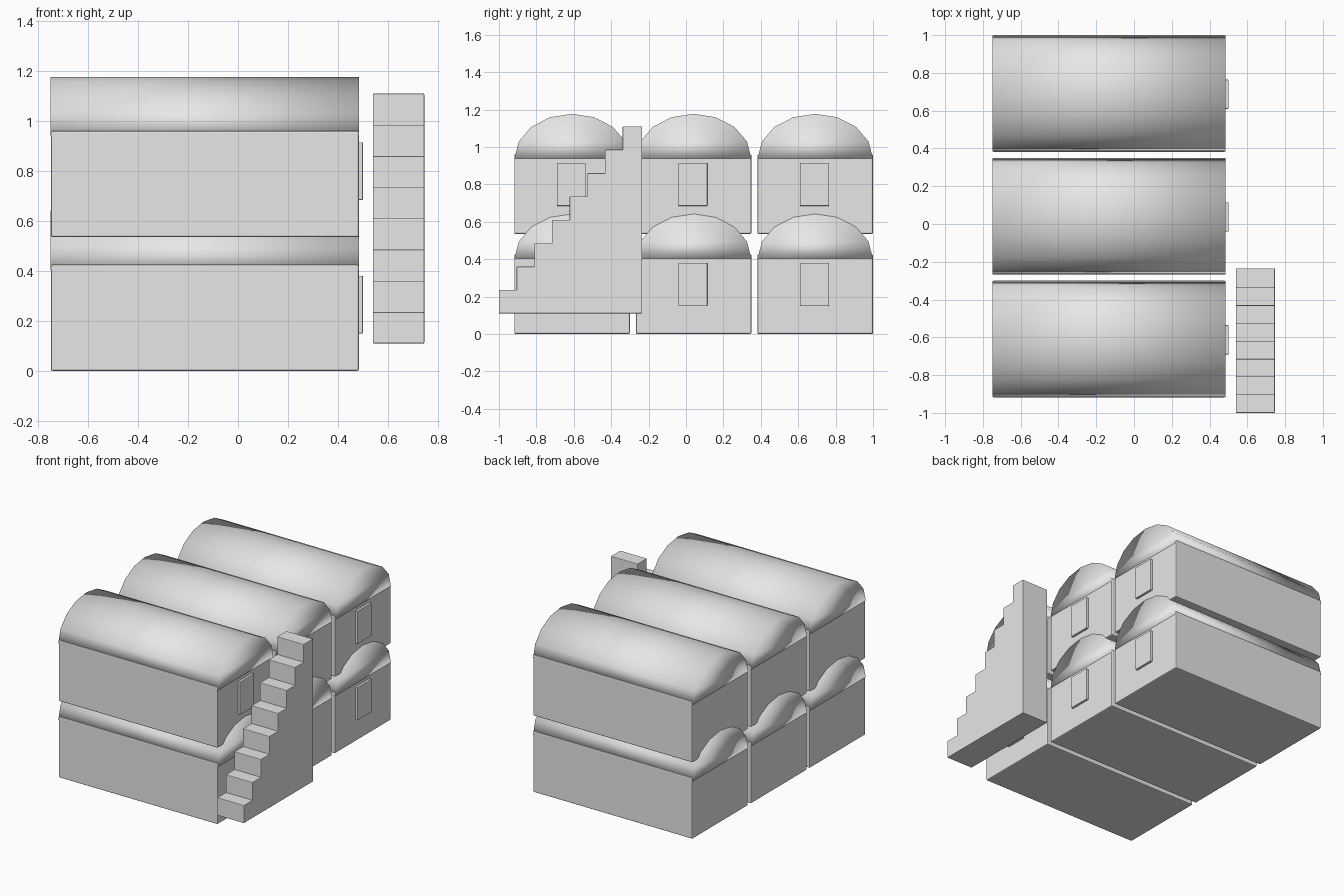
import bpy, bmesh, math
from mathutils import Vector

cube = bpy.data.objects.get("Cube")
if cube:
    bpy.data.objects.remove(cube, do_unlink=True)

# Single plain grey
grey = bpy.data.materials.new("plain_grey")
grey.use_nodes = True
grey.diffuse_color = (0.8, 0.8, 0.8, 1)
grey.node_tree.nodes["Principled BSDF"].inputs["Base Color"].default_value = (0.8, 0.8, 0.8, 1)


def finish(name, bm, smooth=False):
    bmesh.ops.recalc_face_normals(bm, faces=bm.faces)
    for f in bm.faces:
        f.smooth = smooth
    mesh = bpy.data.meshes.new(name)
    bm.to_mesh(mesh)
    bm.free()
    mesh.materials.append(grey)
    obj = bpy.data.objects.new(name, mesh)
    bpy.context.collection.objects.link(obj)
    return obj


def box(name, lo, hi, bevel=0.0):
    lo, hi = Vector(lo), Vector(hi)
    bm = bmesh.new()
    bmesh.ops.create_cube(bm, size=1)
    for v in bm.verts:
        v.co = (lo + hi) / 2 + v.co * (hi - lo)
    obj = finish(name, bm)
    if bevel:
        mod = obj.modifiers.new("soft_edges", "BEVEL")
        mod.width = bevel
        mod.segments = 2
    return obj


def vault(name, x0, x1, y, z, half_width, height, sides=8):
    # Half-round profile extruded along x, shaded smooth all over
    bm = bmesh.new()
    angles = [math.pi * i / sides for i in range(sides + 1)]
    ring = [bm.verts.new((x0, y + half_width * math.cos(a), z + height * math.sin(a)))
            for a in angles]
    end = bm.faces.new(ring)
    out = bmesh.ops.extrude_face_region(bm, geom=[end], use_keep_orig=True)
    moved = [g for g in out["geom"] if isinstance(g, bmesh.types.BMVert)]
    bmesh.ops.translate(bm, verts=moved, vec=(x1 - x0, 0, 0))
    return finish(name, bm, smooth=True)


# Two storeys of three vaulted units, each with a window plate
LEFT, RIGHT, HALF = -0.749, 0.484, 0.309
for level, storey in enumerate(("lower", "upper")):
    base = 0.535 * level
    for row, place in enumerate(("front", "middle", "back")):
        y = -0.609 + 0.65 * row
        tag = f"{storey}_{place}"
        box(f"{tag}_room", (LEFT, y - HALF, base), (RIGHT, y + HALF, base + 0.426), 0.007)
        vault(f"{tag}_roof", LEFT - 0.001, RIGHT + 0.001, y, base + 0.404, HALF - 0.001, 0.238)
        box(f"{tag}_window", (RIGHT - 0.01, y - 0.081, base + 0.15),
            (0.5, y + 0.073, base + 0.38), 0.002)

# Staircase of rising columns
for i in range(8):
    y = -1 + 0.0945 * i
    box(f"stair_step_{i + 1}", (0.54, y, 0.11), (0.746, y + 0.103, 0.235 + 0.125 * i), 0.003)
